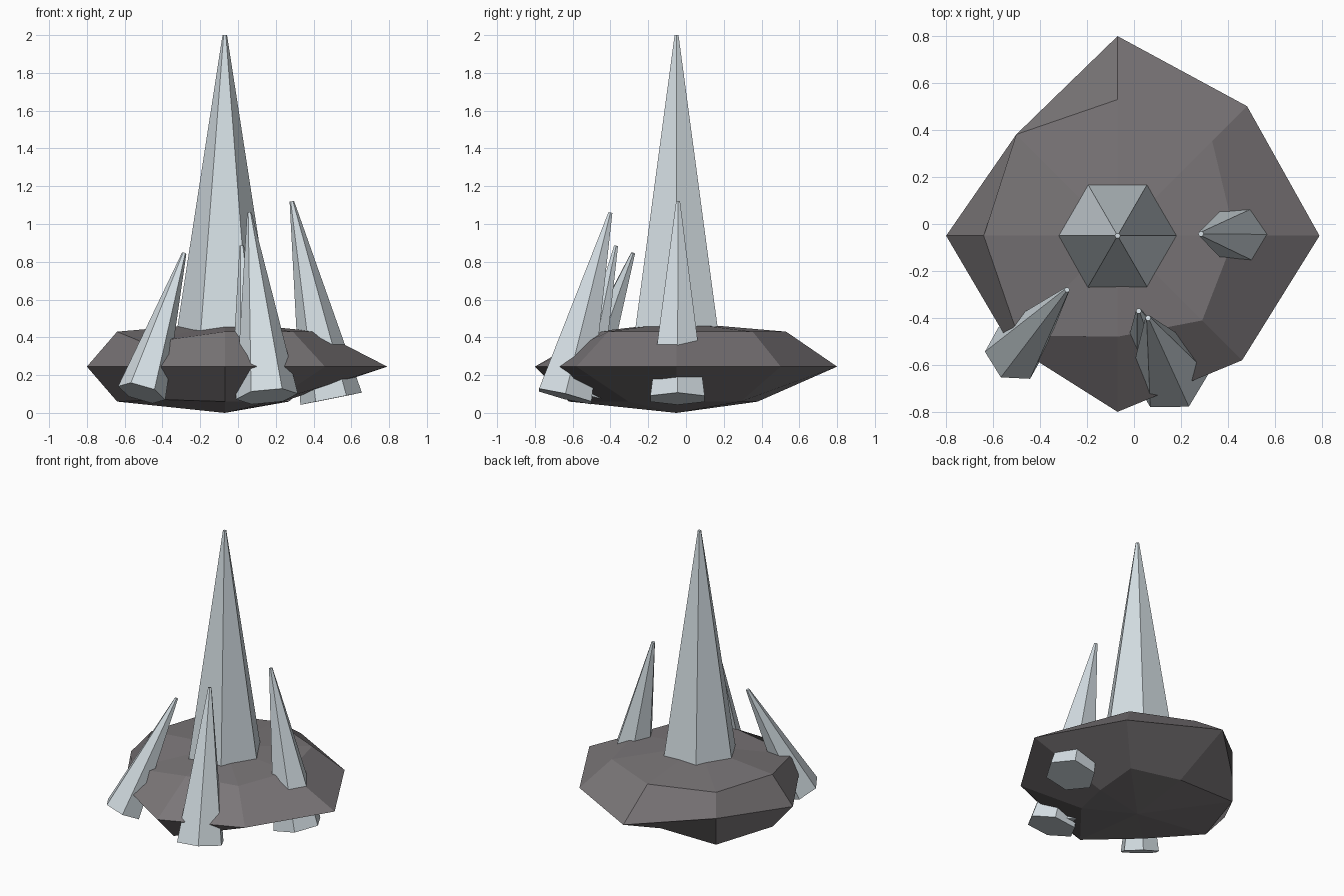
import bpy, bmesh, math
from mathutils import Vector, Matrix

cube = bpy.data.objects.get("Cube")
if cube:
    bpy.data.objects.remove(cube, do_unlink=True)


def make_material(name, rgb):
    mat = bpy.data.materials.new(name)
    mat.use_nodes = True
    colour = (*rgb, 1.0)
    mat.diffuse_color = colour
    bsdf = mat.node_tree.nodes["Principled BSDF"]
    bsdf.inputs["Base Color"].default_value = colour
    bsdf.inputs["Roughness"].default_value = 0.8
    return mat


def finish(bm, name, mat):
    bmesh.ops.recalc_face_normals(bm, faces=bm.faces[:])
    mesh = bpy.data.meshes.new(name)
    bm.to_mesh(mesh)
    bm.free()
    mesh.materials.append(mat)
    obj = bpy.data.objects.new(name, mesh)
    bpy.context.collection.objects.link(obj)
    return obj


rock_grey = make_material("rock grey", (0.195, 0.18, 0.187))
crystal_blue = make_material("pale crystal", (0.66, 0.73, 0.77))

CENTRE = Vector((-0.07, -0.05, 0))
FRONT_RIGHT = 5  # ring corner between the right and the front


def build_rock(name, bottom_z, rings, top_z):
    """Eight-sided faceted boulder: poles joined by irregular rings."""
    bm = bmesh.new()
    bottom = bm.verts.new(CENTRE + Vector((0, 0, bottom_z)))
    top = bm.verts.new(CENTRE + Vector((0, 0, top_z)))
    loops = []
    for z, chipped_z, radii in rings:
        loop = []
        for i, r in enumerate(radii):
            a = i * math.tau / len(radii)
            height = chipped_z if i == FRONT_RIGHT else z
            loop.append(bm.verts.new(CENTRE + Vector((r * math.cos(a), r * math.sin(a), height))))
        loops.append(loop)
    count = len(loops[0])
    for i in range(count):
        j = (i + 1) % count
        bm.faces.new((bottom, loops[0][j], loops[0][i]))
        bm.faces.new((top, loops[-1][i], loops[-1][j]))
        for low, high in zip(loops, loops[1:]):
            bm.faces.new((low[i], low[j], high[j], high[i]))
    return finish(bm, name, rock_grey)


def build_crystal(name, base, tip, radius, tip_radius=0.012):
    """Six-sided tapering shard standing along the line from base to tip."""
    base, tip = Vector(base), Vector(tip)
    axis = tip - base
    turn = Vector((0, 0, 1)).rotation_difference(axis).to_matrix().to_4x4()
    bm = bmesh.new()
    bmesh.ops.create_cone(bm, cap_ends=True, segments=6, radius1=radius,
                          radius2=tip_radius, depth=axis.length)
    # put a corner of the hexagon on the x axis
    corner = max(bm.verts, key=lambda v: v.co.xy.length).co
    spin = Matrix.Rotation(-math.atan2(corner.y, corner.x), 4, 'Z')
    bm.transform(Matrix.Translation((base + tip) / 2) @ turn @ spin)
    return finish(bm, name, crystal_blue)


# Boulder; radii run counter-clockwise starting at the left (+x) side
build_rock("rock_base", 0.0, [
    (0.06, 0.07, (0.31, 0.48, 0.43, 0.61, 0.57, 0.44, 0.57, 0.36)),
    (0.245, 0.245, (0.86, 0.78, 0.85, 0.61, 0.73, 0.65, 0.75, 0.75)),
    (0.43, 0.37, (0.50, 0.57, 0.58, 0.61, 0.57, 0.60, 0.43, 0.51)),
], 0.48)

# Crystals
build_crystal("main_crystal", (-0.07, -0.05, 0.2), (-0.07, -0.05, 2.0), 0.29)
build_crystal("left_crystal", (0.493, -0.045, 0.075), (0.285, -0.042, 1.12), 0.166)
build_crystal("front_crystal", (0.153, -0.64, 0.087), (0.06, -0.4, 1.06), 0.165)
build_crystal("small_crystal", (0.063, -0.535, 0.09), (0.02, -0.37, 0.885), 0.1)
build_crystal("right_crystal", (-0.51, -0.55, 0.105), (-0.285, -0.28, 0.845), 0.13)
